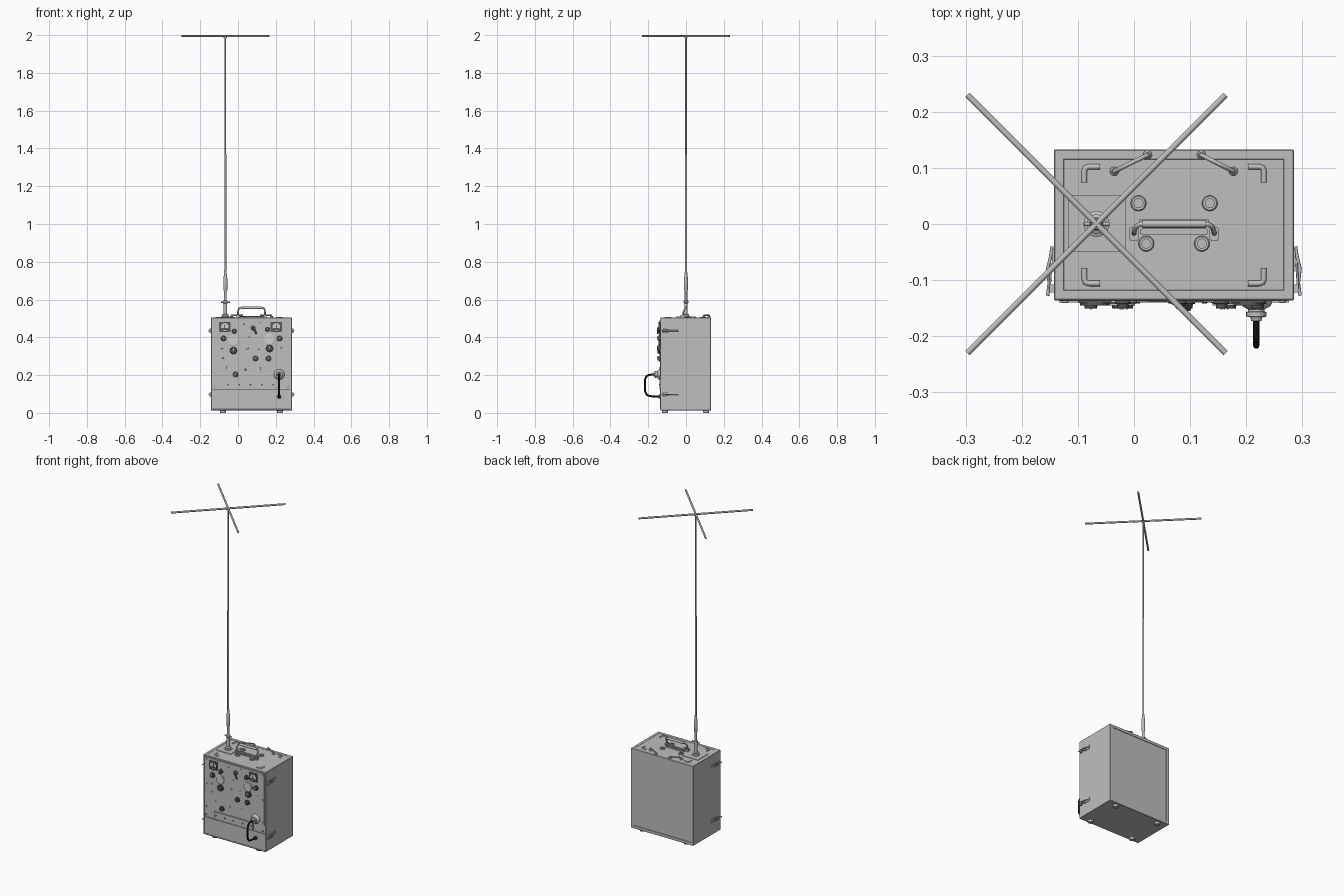
import bpy, bmesh, math
from mathutils import Vector

def mat(name, v):
    m = bpy.data.materials.new(name)
    m.diffuse_color = (v, v, v, 1)
    return m

GREY = mat("grey paint", 0.52)
DARK = mat("dark knob", 0.10)
BLACK = mat("black rubber", 0.006)
PALE = mat("pale dial", 0.62)

def finish(name, bm, m, smooth=True):
    me = bpy.data.meshes.new(name)
    bmesh.ops.recalc_face_normals(bm, faces=bm.faces)
    bm.to_mesh(me)
    bm.free()
    ob = bpy.data.objects.new(name, me)
    bpy.context.collection.objects.link(ob)
    me.materials.append(m)
    if smooth:
        bpy.context.view_layer.objects.active = ob
        ob.select_set(True)
        bpy.ops.object.shade_smooth_by_angle(angle=math.radians(35))
        ob.select_set(False)
    return ob

def box(name, x0, x1, y0, y1, z0, z1, m=GREY, bevel=0):
    bm = bmesh.new()
    bmesh.ops.create_cube(bm, size=1)
    for v in bm.verts:
        v.co = ((x0 + x1) / 2 + v.co.x * (x1 - x0), (y0 + y1) / 2 + v.co.y * (y1 - y0),
                (z0 + z1) / 2 + v.co.z * (z1 - z0))
    if bevel:
        bmesh.ops.bevel(bm, geom=bm.edges[:], offset=bevel, segments=2, affect='EDGES')
    return finish(name, bm, m, False)

def lathe(name, profile, base, axis=(0, 0, 1), m=GREY, n=24):
    """Spin (radius, height) points around an axis starting at base."""
    rot = Vector((0, 0, 1)).rotation_difference(Vector(axis)).to_matrix()
    bm = bmesh.new()
    rings = [[bm.verts.new(Vector(base) + rot @ Vector((max(r, 1e-4) * math.cos(2 * math.pi * i / n),
              max(r, 1e-4) * math.sin(2 * math.pi * i / n), h))) for i in range(n)] for r, h in profile]
    for a, b in zip(rings, rings[1:]):
        for i in range(n):
            bm.faces.new((a[i], a[(i + 1) % n], b[(i + 1) % n], b[i]))
    bm.faces.new(rings[0])
    bm.faces.new(rings[-1])
    return finish(name, bm, m)

def tube(name, pts, r, m=GREY, spline='POLY', res=3):
    cu = bpy.data.curves.new(name, 'CURVE')
    cu.dimensions = '3D'
    cu.bevel_depth, cu.bevel_resolution, cu.use_fill_caps = r, res, True
    s = cu.splines.new(spline)
    s.points.add(len(pts) - 1)
    for p, c in zip(s.points, pts):
        p.co = (*c, 1)
    if spline == 'NURBS':
        s.order_u, s.use_endpoint_u, s.resolution_u = 3, True, 8
    cu.materials.append(m)
    ob = bpy.data.objects.new(name, cu)
    bpy.context.collection.objects.link(ob)
    return ob

X0, X1, Y0, Y1, Z0, Z1 = -0.143, 0.285, -0.136, 0.133, 0.012, 0.505

# Case with shallow recessed panels on the front, back and top
bm = bmesh.new()
bmesh.ops.create_cube(bm, size=1)
for v in bm.verts:
    v.co = (X0 if v.co.x < 0 else X1, Y0 if v.co.y < 0 else Y1, Z0 if v.co.z < 0 else Z1)
bm.normal_update()
bmesh.ops.bevel(bm, geom=bm.edges[:], offset=0.002, segments=1, affect='EDGES')
bm.normal_update()
for axis, sign, border, depth in ((1, -1, 0.007, -0.004), (1, 1, 0.022, -0.003), (2, 1, 0.022, -0.0012)):
    f = max((f for f in bm.faces if f.normal[axis] * sign > 0.9), key=lambda f: f.calc_area())
    bmesh.ops.inset_region(bm, faces=[f], thickness=border, depth=0)
    bmesh.ops.inset_region(bm, faces=[f], thickness=0.001, depth=depth)
finish("case", bm, GREY, False)

# Front panel: control plate, lower cover and label strip
F = Y0 - 0.001
box("control_panel", X0 + 0.011, X1 - 0.011, F, Y0 + 0.01, 0.176, Z1 - 0.011)
box("lower_cover", X0 + 0.009, X1 - 0.009, F, Y0 + 0.01, Z0 + 0.009, 0.123)
box("cover_rim", X0 + 0.009, X1 - 0.009, F - 0.003, Y0, 0.121, 0.125)
box("label_strip", -0.066, 0.197, F - 0.002, Y0 + 0.01, 0.127, 0.172)
for i in range(5):
    lathe("strip_screw", [(0.005, 0), (0.005, 0.002), (0.003, 0.003)],
          (-0.054 + 0.06 * i, F - 0.002, 0.149), (0, -1, 0), DARK, 10)
for x in (X0 + 0.02, X1 - 0.02):
    for z in (0.14, 0.19, 0.33, 0.485):
        lathe("panel_screw", [(0.006, 0), (0.006, 0.003), (0.004, 0.004)], (x, F, z), (0, -1, 0), GREY, 12)
for x, z in ((-0.085, 0.34), (0.03, 0.47), (0.05, 0.34), (0.06, 0.4), (0.11, 0.34),
             (0.23, 0.345), (-0.06, 0.24), (0.04, 0.23), (0.12, 0.235), (-0.08, 0.29), (0.115, 0.48)):
    lathe("small_rivet", [(0.005, 0), (0.004, 0.002)], (x, F, z), (0, -1, 0), GREY, 10)

# Round meters in square dark frames
for x in (-0.07, 0.203):
    box("meter_frame", x - 0.03, x + 0.03, F - 0.004, F + 0.002, 0.428, 0.482, DARK, 0.002)
    lathe("meter_rim", [(0.026, 0), (0.026, 0.008), (0.021, 0.008), (0.021, 0.005)],
          (x, F, 0.455), (0, -1, 0), DARK, 28)
    lathe("meter_face", [(0.0205, 0), (0.0205, 0.006)], (x, F, 0.455), (0, -1, 0), PALE, 28)
    box("meter_lower_mask", x - 0.018, x + 0.018, F - 0.0075, F - 0.003, 0.440, 0.449, DARK)
    box("meter_needle", x - 0.001, x + 0.001, F - 0.0075, F - 0.003, 0.449, 0.469, BLACK)

# Large pale dials
for x, z in ((-0.024, 0.382), (0.166, 0.388)):
    lathe("tuning_dial", [(0.029, 0), (0.029, 0.003), (0.026, 0.005), (0.026, 0.008), (0, 0.008)],
          (x, F, z), (0, -1, 0), PALE, 32)

# Dark control knobs with pointer ridges
for x, z, r in ((-0.077, 0.394, 0.016), (0.22, 0.394, 0.016), (-0.024, 0.33, 0.021), (0.167, 0.341, 0.021),
                (0.093, 0.288, 0.016), (0.161, 0.288, 0.016), (-0.013, 0.204, 0.016),
                (-0.02, 0.432, 0.014), (0.156, 0.442, 0.014)):
    lathe("control_knob", [(r, 0), (r, 0.005), (r * 0.75, 0.006), (r * 0.7, 0.013), (r * 0.6, 0.014)],
          (x, F, z), (0, -1, 0), DARK, 20)
    box("knob_pointer", x - 0.0015, x + 0.0015, F - 0.0155, F - 0.01, z, z + r * 0.6, GREY)

# Selector lever
lathe("selector_base", [(0.014, 0), (0.014, 0.005), (0.008, 0.009)], (0.08, F, 0.45), (0, -1, 0), DARK)
tube("selector_lever", [(0.078, F - 0.01, 0.453), (0.098, F - 0.013, 0.42)], 0.005, DARK)

# Sockets and looped cable
CX = 0.218
lathe("upper_socket", [(0.028, 0), (0.028, 0.004), (0.024, 0.01), (0.015, 0.015), (0.015, 0.019),
                       (0.018, 0.02), (0.018, 0.028), (0.011, 0.029), (0.009, 0.036)],
      (CX, F, 0.203), (0, -1, 0))
lathe("lower_socket", [(0.011, 0), (0.011, 0.006), (0.007, 0.009)], (CX, F, 0.086), (0, -1, 0), DARK)
tube("cable", [(CX, -0.168, 0.203), (CX, -0.2, 0.203), (CX, -0.217, 0.185), (CX, -0.217, 0.145),
               (CX, -0.217, 0.105), (CX, -0.195, 0.086), (CX, Y0 - 0.004, 0.086)], 0.0055, BLACK, 'NURBS')

# Feet under the case
for x in (-0.08, 0.222):
    for y in (-0.112, 0.107):
        lathe("foot", [(0.014, 0), (0.016, 0.004), (0.016, 0.014)], (x, y, 0))

# Side latches, mirrored left and right
for s, xs in ((1, X1), (-1, X0)):
    for z in (0.435, 0.098):
        box("latch_plate", min(xs, xs + s * 0.003), max(xs, xs + s * 0.003), -0.085, -0.045, z - 0.011, z + 0.011)
        tube("latch_lever", [(xs + s * 0.003, -0.04, z), (xs + s * 0.006, -0.06, z), (xs + s * 0.011, -0.08, z),
                             (xs + s * 0.008, -0.105, z), (xs + s * 0.011, -0.128, z)], 0.003)
        for dz in (-0.008, 0.008):
            tube("latch_wire", [(xs + s * 0.005, -0.07, z + dz), (xs + s * 0.007, -0.115, z + dz)], 0.002)
        box("latch_hook", min(xs, xs + s * 0.008), max(xs, xs + s * 0.008), -0.122, -0.108, z - 0.011, z + 0.011)

# Carrying handle
T = Z1 - 0.001
tube("handle_bar", [(0.0, -0.018, T), (0.0, -0.014, 0.535), (0.004, -0.004, 0.553), (0.012, 0, 0.557),
                    (0.131, 0, 0.557), (0.139, -0.004, 0.553), (0.143, -0.014, 0.535), (0.143, -0.018, T)], 0.0045)
tube("handle_grip", [(0.015, 0, 0.557), (0.128, 0, 0.557)], 0.007)
box("handle_stop", 0.01, 0.133, 0.002, 0.009, T, T + 0.008)
box("handle_hinge", 0.012, 0.131, -0.02, -0.008, T, T + 0.007, GREY, 0.002)
for x in (0.0, 0.143):
    box("handle_foot", x - 0.008, x + 0.008, -0.03, -0.006, T, T + 0.014, GREY, 0.002)

# Ring bosses on the lid
for x, y in ((0.008, 0.037), (0.135, 0.037), (0.022, -0.035), (0.121, -0.035)):
    lathe("ring_boss", [(0.014, 0), (0.014, 0.005), (0.012, 0.007), (0.008, 0.007), (0.008, 0.003)], (x, y, T))

# Corner ribs on the lid
for sx in (-1, 1):
    for sy in (-1, 1):
        cx, cy = 0.0715 + sx * 0.16, -0.002 + sy * 0.104
        tube("corner_rib", [(cx - sx * 0.028, cy, T), (cx - sx * 0.008, cy, T), (cx - sx * 0.002, cy - sy * 0.002, T),
                            (cx, cy - sy * 0.008, T), (cx, cy - sy * 0.028, T)], 0.005)

# Strap loops at the rear of the lid
for a, b in (((-0.035, 0.094), (0.024, 0.123)), ((0.12, 0.123), (0.177, 0.094))):
    tube("strap_loop", [(*a, T + 0.006), (*a, T + 0.013), (*b, T + 0.013), (*b, T + 0.006)], 0.004)
    for p in (a, b):
        lathe("strap_post", [(0.008, 0), (0.008, 0.007), (0.005, 0.01)], (*p, T), n=16)

# Antenna base, insulator and mast
AX = -0.067
box("antenna_plate", -0.118, -0.015, -0.049, 0.052, T, T + 0.003)
lathe("antenna_base", [(0.023, 0), (0.023, 0.006), (0.017, 0.009), (0.017, 0.016), (0.009, 0.02), (0.009, 0.075),
                       (0.012, 0.077), (0.012, 0.088), (0.007, 0.092), (0.007, 0.14), (0.011, 0.15),
                       (0.011, 0.2), (0.008, 0.225), (0.006, 0.246)], (AX, 0, T))
tube("antenna_wing_screw", [(AX - 0.022, 0, 0.586), (AX + 0.024, 0, 0.586)], 0.004)
lathe("antenna_mast", [(0.0055, 0), (0.0055, 0.62), (0.0045, 0.63), (0.0045, 1.249)], (AX, 0, 0.745), n=12)

# Crossed top arms
for s in (-1, 1):
    tube("antenna_arm", [(AX - 0.23, -0.23 * s, 1.9945), (AX + 0.23, 0.23 * s, 1.9945)], 0.0055)
lathe("antenna_hub", [(0.009, 0), (0.009, 0.012)], (AX, 0, 1.986), n=16)
